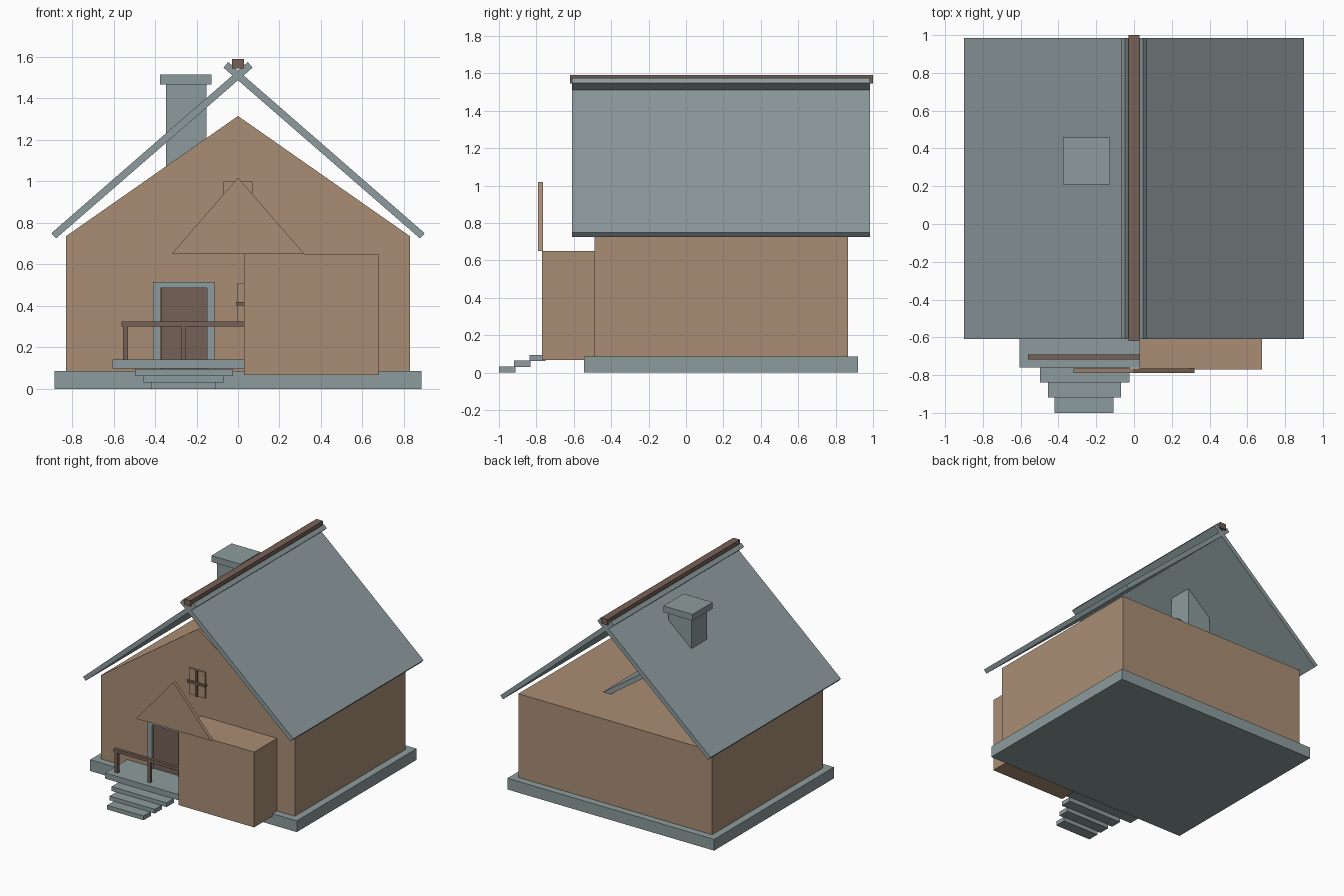
import bpy
import bmesh

default = bpy.data.objects.get("Cube")
if default:
    bpy.data.objects.remove(default, do_unlink=True)


def make_material(name, color):
    mat = bpy.data.materials.new(name)
    mat.use_nodes = True
    mat.diffuse_color = (*color, 1)
    bsdf = mat.node_tree.nodes["Principled BSDF"]
    bsdf.inputs["Base Color"].default_value = (*color, 1)
    return mat


TAN = make_material("tan_wall", (0.40, 0.27, 0.175))
GREY = make_material("slate_grey", (0.27, 0.33, 0.34))
BROWN = make_material("dark_wood", (0.18, 0.12, 0.095))


def prism(name, profile, y0, y1, mat):
    """Extrude an x-z outline from y0 to y1."""
    bm = bmesh.new()
    face = bm.faces.new([bm.verts.new((x, y0, z)) for x, z in profile])
    ext = bmesh.ops.extrude_face_region(bm, geom=[face])
    moved = [v for v in ext["geom"] if isinstance(v, bmesh.types.BMVert)]
    bmesh.ops.translate(bm, verts=moved, vec=(0, y1 - y0, 0))
    bmesh.ops.recalc_face_normals(bm, faces=bm.faces)
    mesh = bpy.data.meshes.new(name)
    bm.to_mesh(mesh)
    bm.free()
    mesh.materials.append(mat)
    obj = bpy.data.objects.new(name, mesh)
    bpy.context.collection.objects.link(obj)
    return obj


def box(name, x, y, z, mat):
    outline = [(x[0], z[0]), (x[1], z[0]), (x[1], z[1]), (x[0], z[1])]
    return prism(name, outline, y[0], y[1], mat)


def roof(name, profile, y0, y1):
    """A pair of crossing slabs, mirrored about x = 0."""
    for label, s in (("left", 1), ("right", -1)):
        prism(f"{name}_{label}", [(s * x, z) for x, z in profile], y0, y1, GREY)


FRONT = -0.49

# Base, walls and front gable
box("foundation", (-0.885, 0.885), (-0.545, 0.92), (0, 0.087), GREY)
box("main_walls", (-0.83, 0.83), (FRONT, 0.865), (0.087, 0.735), TAN)
prism("front_gable", [(-0.83, 0.735), (0.83, 0.735), (0, 1.315)],
      FRONT, FRONT + 0.02, TAN)

# Main roof with ridge beam
roof("main_roof", [(0.877, 0.725), (0.9, 0.75), (-0.047, 1.575), (-0.07, 1.548)],
     -0.61, 0.985)
box("ridge_beam", (-0.028, 0.028), (-0.62, 1.0), (1.545, 1.59), BROWN)

# Small roof sheltered in the attic
roof("attic_roof", [(0.36, 0.69), (0.38, 0.72), (-0.02, 1.0), (-0.04, 0.97)],
     -0.1, 0.5)
box("attic_ridge", (-0.02, 0.02), (-0.11, 0.51), (0.97, 1.01), BROWN)

# Chimney
box("chimney_stack", (-0.347, -0.152), (0.24, 0.43), (0.735, 1.466), GREY)
box("chimney_cap", (-0.375, -0.127), (0.21, 0.457), (1.466, 1.515), GREY)

# Front annex and porch gable
box("front_annex", (0.03, 0.677), (-0.77, FRONT), (0.067, 0.65), TAN)
prism("porch_gable", [(-0.32, 0.65), (0.32, 0.65), (0, 1.018)],
      -0.79, -0.765, TAN)

# Porch deck and steps
box("porch_deck", (-0.605, 0.05), (-0.76, FRONT), (0.098, 0.142), GREY)
for i, (x0, x1) in enumerate([(-0.42, -0.108), (-0.455, -0.07), (-0.497, -0.025)]):
    y = -1 + 0.081 * i
    box(f"step_{i + 1}", (x0, x1), (y, y + 0.088),
        (0.031 * i, 0.031 * i + 0.033), GREY)

# Railing
box("porch_rail", (-0.562, 0.03), (-0.717, -0.692), (0.3, 0.325), BROWN)
for i, x in enumerate((-0.555, -0.275)):
    box(f"rail_post_{i + 1}", (x, x + 0.025), (-0.715, -0.694), (0.14, 0.3), BROWN)

# Door with its frame
box("door", (-0.372, -0.15), (FRONT - 0.012, FRONT), (0.09, 0.485), BROWN)
for side, x in (("right", -0.41), ("left", -0.15)):
    box(f"door_jamb_{side}", (x, x + 0.037), (FRONT - 0.03, FRONT),
        (0.088, 0.485), GREY)
box("door_lintel", (-0.41, -0.113), (FRONT - 0.03, FRONT), (0.485, 0.515), GREY)

# Windows: pane with crossed glazing bars
for name, cx, cz in (("gable_window", 0, 0.9), ("porch_window", 0.067, 0.41)):
    box(f"{name}_pane", (cx - 0.07, cx + 0.07), (FRONT - 0.012, FRONT),
        (cz - 0.1, cz + 0.1), TAN)
    box(f"{name}_bar_across", (cx - 0.077, cx + 0.077),
        (FRONT - 0.025, FRONT), (cz - 0.009, cz + 0.009), BROWN)
    box(f"{name}_bar_upright", (cx - 0.009, cx + 0.009),
        (FRONT - 0.024, FRONT), (cz - 0.1, cz + 0.1), BROWN)
